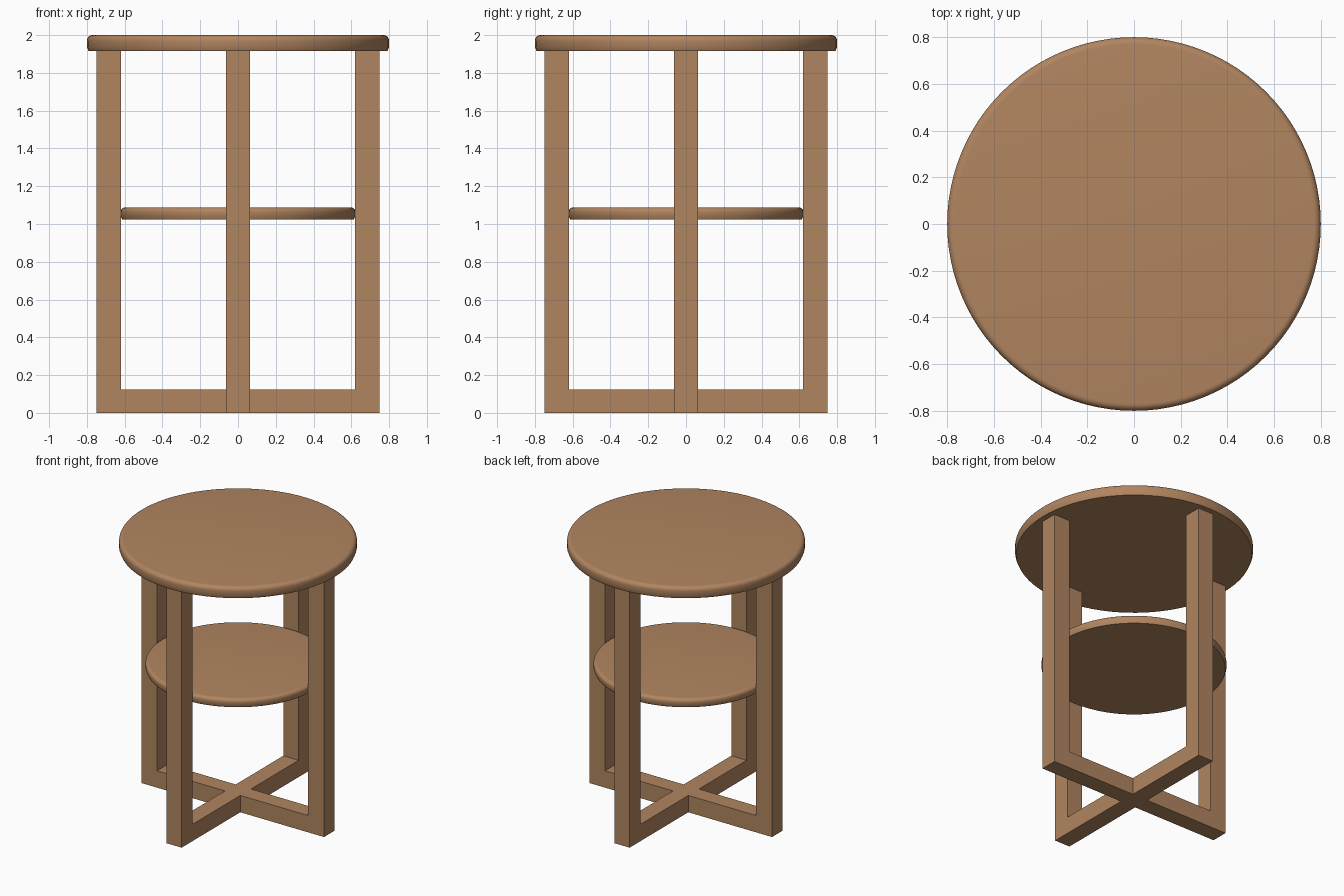
import bpy, bmesh, math

if "Cube" in bpy.data.objects:
    bpy.data.objects.remove(bpy.data.objects["Cube"])

wood = bpy.data.materials.new("warm wood")
wood.diffuse_color = (0.44, 0.235, 0.118, 1)
wood.use_nodes = True
wood.node_tree.nodes["Principled BSDF"].inputs["Base Color"].default_value = wood.diffuse_color

H = 0.0625            # half the thickness of the square timber
OUT, INN = 0.75, 0.62  # outer and inner faces of the legs
LEG_TOP = 1.92


def finish(name, bm):
    bmesh.ops.recalc_face_normals(bm, faces=bm.faces)
    me = bpy.data.meshes.new(name)
    bm.to_mesh(me)
    bm.free()
    me.materials.append(wood)
    ob = bpy.data.objects.new(name, me)
    bpy.context.collection.objects.link(ob)
    return ob


def frame(name, outline, angle=0):
    """Extrude an x-z outline to timber thickness, then turn about z."""
    bm = bmesh.new()
    face = bm.faces.new([bm.verts.new((x, -H, z)) for x, z in outline])
    ext = bmesh.ops.extrude_face_region(bm, geom=[face])
    for v in ext["geom"]:
        if isinstance(v, bmesh.types.BMVert):
            v.co.y = H
    ob = finish(name, bm)
    ob.rotation_euler.z = angle


def disc(name, radius, z0, z1, round_top, n=96):
    """Round board with a rounded upper rim and a small lower chamfer."""
    prof = [(radius - 0.008, z0), (radius, z0 + 0.02)]
    for i in range(7):
        a = math.radians(15 * i)
        prof.append((radius - round_top * (1 - math.cos(a)),
                     z1 - round_top * (1 - math.sin(a))))
    bm = bmesh.new()
    rings = [[bm.verts.new((r * math.cos(2 * math.pi * k / n),
                            r * math.sin(2 * math.pi * k / n), z))
              for k in range(n)] for r, z in prof]
    for lo, hi in zip(rings, rings[1:]):
        for k in range(n):
            j = (k + 1) % n
            bm.faces.new((lo[k], lo[j], hi[j], hi[k]))
    bm.faces.new(rings[0][::-1])
    bm.faces.new(rings[-1])
    ob = finish(name, bm)
    bpy.ops.object.select_all(action="DESELECT")
    ob.select_set(True)
    bpy.context.view_layer.objects.active = ob
    bpy.ops.object.shade_smooth_by_angle(angle=math.radians(35))


# Left and right legs joined by a floor bar
frame("side_leg_frame", [(-OUT, 0), (OUT, 0), (OUT, LEG_TOP), (INN, LEG_TOP),
                         (INN, 0.125), (-INN, 0.125), (-INN, LEG_TOP), (-OUT, LEG_TOP)])

# Front and back legs, each with a half bar butting the first frame
half = [(H, 0), (OUT, 0), (OUT, LEG_TOP), (INN, LEG_TOP), (INN, 0.125), (H, 0.125)]
frame("back_leg_frame", half, math.pi / 2)
frame("front_leg_frame", half, -math.pi / 2)

# Boards
disc("table_top", 0.8, 1.917, 2.0, 0.03)
disc("lower_shelf", 0.622, 1.025, 1.088, 0.025)
